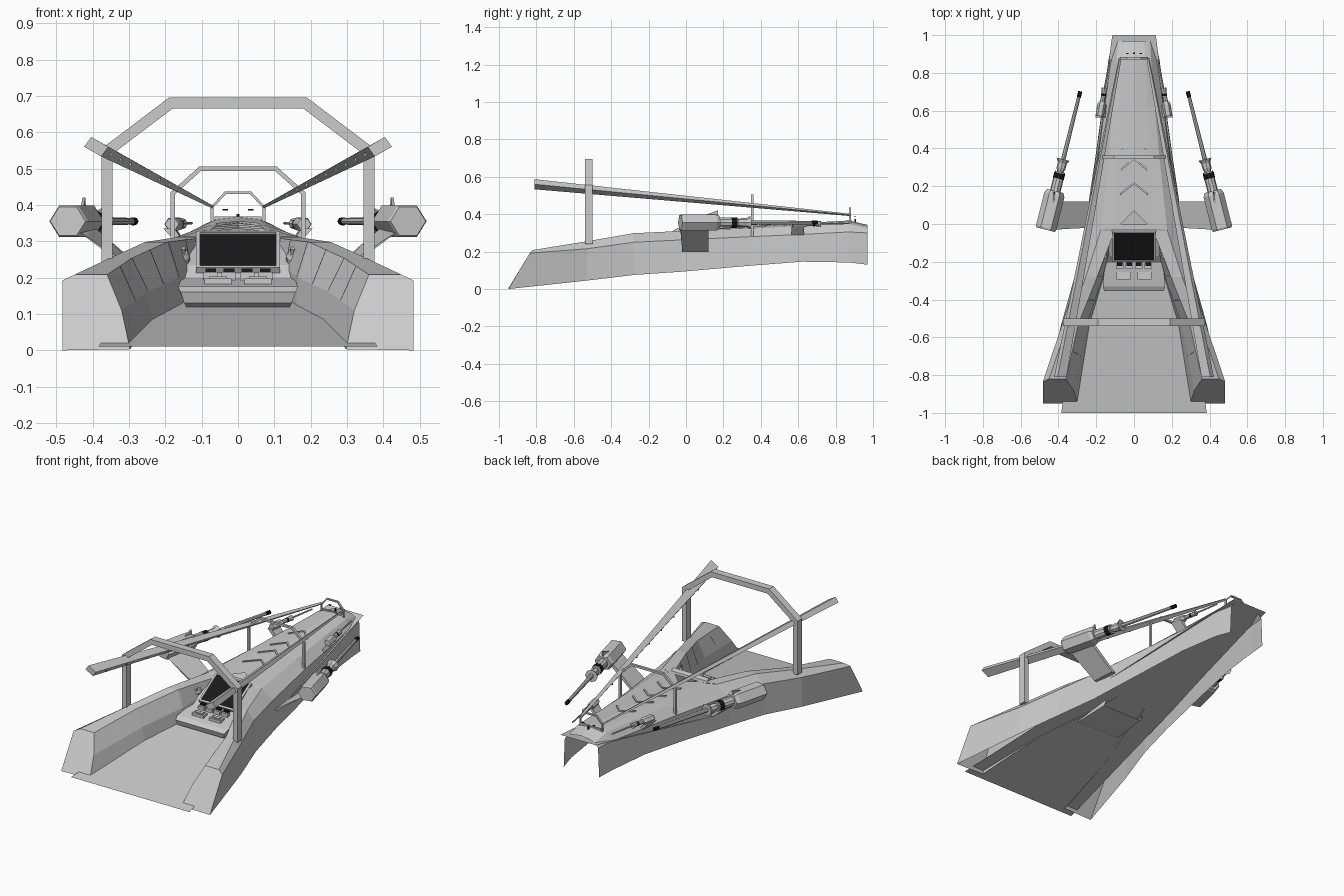
import bpy, bmesh, math
from mathutils import Vector, Matrix

if "Cube" in bpy.data.objects:
    bpy.data.objects.remove(bpy.data.objects["Cube"])

black = bpy.data.materials.new("black")
black.diffuse_color = (0.01, 0.01, 0.01, 1)
black.use_nodes = True
black.node_tree.nodes["Principled BSDF"].inputs["Base Color"].default_value = black.diffuse_color

def make(name, verts, faces, mirror=False, mat=None):
    me = bpy.data.meshes.new(name)
    me.from_pydata([tuple(v) for v in verts], [], faces)
    bm = bmesh.new()
    bm.from_mesh(me)
    bmesh.ops.recalc_face_normals(bm, faces=bm.faces)
    bm.to_mesh(me)
    bm.free()
    ob = bpy.data.objects.new(name, me)
    bpy.context.collection.objects.link(ob)
    if mirror:
        ob.modifiers.new("mirror", 'MIRROR')
    if mat:
        me.materials.append(mat)
    return ob

def loft(name, rows, closed=False, caps=False, **kw):
    n = len(rows[0])
    verts = [p for r in rows for p in r]
    faces = []
    for i in range(len(rows) - 1):
        for j in range(n if closed else n - 1):
            k = (j + 1) % n
            faces.append((i*n + j, i*n + k, (i+1)*n + k, (i+1)*n + j))
    if caps:
        faces += [tuple(range(n)), tuple(range((len(rows)-1)*n, len(rows)*n))]
    return make(name, verts, faces, **kw)

def box(name, a, b, **kw):
    rows = [[(a[0], a[1], z), (b[0], a[1], z), (b[0], b[1], z), (a[0], b[1], z)] for z in (a[2], b[2])]
    return loft(name, rows, True, True, **kw)

def turned(name, start, end, profile, sides, squash=1, **kw):
    # rings of (fraction along axis, radius)
    s, e = Vector(start), Vector(end)
    d = (e - s).normalized()
    u = d.cross(Vector((0, 0, 1))).normalized()
    w = u.cross(d)
    ang = [2*math.pi*k/sides for k in range(sides)]
    rows = [[s.lerp(e, t) + r*(u*math.cos(a) + w*squash*math.sin(a)) for a in ang] for t, r in profile]
    return loft(name, rows, True, True, **kw)

def hoop(name, y, half, thick, depth):
    # half: outer path on the +x side, from foot to top
    path = [Vector(p) for p in half] + [Vector((-x, z)) for x, z in reversed(half)]
    rows = []
    for i, p in enumerate(path):
        d1 = (p - path[i-1]).normalized() if i else None
        d2 = (path[i+1] - p).normalized() if i < len(path) - 1 else None
        d1, d2 = d1 or d2, d2 or d1
        n1, n2 = Vector((-d1.y, d1.x)), Vector((-d2.y, d2.x))
        m = (n1 + n2).normalized()
        q = p + m * thick / m.dot(n1)
        a, b = y - depth/2, y + depth/2
        rows.append([(p.x, a, p.y), (p.x, b, p.y), (q.x, b, q.y), (q.x, a, q.y)])
    loft(name, rows, True, True)

# sloping floor plate
make("floor", [(-.385, -1, .01), (.385, -1, .01), (.115, 1, .33), (-.115, 1, .33)], [(0, 1, 2, 3)])

# hull sides: y, then x,z of bottom, shoulder, ridge, inner ridge
st = [(-.53, .385, .045, .38, .215, .35, .255, .295, .252),
      (-.28, .315, .075, .30, .25, .255, .298, .195, .298),
      (-.03, .262, .092, .25, .262, .175, .31, .10, .31),
      (.35, .205, .125, .19, .28, .135, .325, .085, .332),
      (.62, .168, .146, .155, .292, .11, .337, .07, .346),
      (.87, .135, .142, .122, .305, .09, .348, .06, .36),
      (.97, .115, .13, .108, .30, .085, .325, .055, .337)]
front = [(.483, -.95, 0), (.483, -.835, .192), (.45, -.82, .208), (.36, -.82, .208)]
rows = [front] + [[(s[i], s[0], s[i+1]) for i in (1, 3, 5, 7)] for s in st]
loft("hull_side", rows, mirror=True)

# inner cockpit walls
low = [((.32, -.88, .11), (.297, -.95, .003)), ((.25, -.53, .16), (.235, -.53, .083)),
       ((.165, -.28, .2), (.16, -.28, .123)), ((.10, -.03, .25), (.10, -.03, .16))]
inner = [[rows[i][3], *low[i]] for i in range(4)]
loft("cockpit_wall", inner, mirror=True)
make("wall_front_cap", front + list(low[0]), [(0, 1, 2, 3, 4, 5)], mirror=True)

# seams on the cockpit walls
for i in range(3):
    for t in (0, .5):
        if i == 0 and t == 0:
            continue
        A = [Vector(p).lerp(Vector(q), t) + Vector((-.002, 0, .002)) for p, q in zip(inner[i], inner[i+1])]
        loft("wall_seam", [A[:2], [p + Vector((-.002, .006, 0)) for p in A[:2]]], mirror=True)

# deck over the nose, rising to a low peak behind the console
deck = [[r[3], (0, r[3][1] + (.1 if i == 0 else 0), r[3][2] + .006)] for i, r in enumerate(rows[3:])]
loft("nose_deck", deck, mirror=True)

# chevron ribs on the deck
for y, w in ((.15, .075), (.28, .07), (.39, .066), (.55, .06)):
    z = .325 + .04*y
    rib = [[(w, y, z - .004), (w, y + .012, z - .004), (w, y + .012, z + .003), (w, y, z + .003)],
           [(0, y + .06, z + .004), (0, y + .072, z + .004), (0, y + .072, z + .009), (0, y + .06, z + .009)]]
    loft("deck_chevron", rib, True, True, mirror=True)
box("nose_cross_bar", (-.065, .875, .355), (.065, .885, .368))

# console body, rows of half width, y, z
con = [(.11, .0, .314), (.165, -.03, .312), (.195, -.17, .235), (.155, -.205, .2),
       (.165, -.33, .175), (.158, -.355, .16), (.148, -.345, .13), (.14, -.31, .115), (.13, -.1, .13)]
loft("console", [[(-w, y, z), (w, y, z)] for w, y, z in con])
make("console_side", con, [tuple(range(len(con)))], mirror=True)

# screen and raised frame
def slope(x, t, h):
    return (x, -.035 - .16*t - .5*h, .316 - .1*t + .85*h)
def plate(name, x0, x1, t0, t1, h0, h1, **kw):
    loft(name, [[slope(x0, t0, h), slope(x1, t0, h), slope(x1, t1, h), slope(x0, t1, h)] for h in (h0, h1)], True, True, **kw)
plate("screen", -.105, .105, .04, .95, 0, .008, mat=black)
plate("screen_frame_side", .105, .116, 0, 1, -.01, .014, mirror=True)
plate("screen_frame_top", -.105, .105, 0, .04, -.01, .014)
plate("screen_frame_bottom", -.105, .105, .95, 1, -.01, .014)

# keys, switch blocks and knobs
for x in (.025, .075):
    box("key_block", (x - .02, -.235, .19), (x + .02, -.21, .215), mirror=True)
    box("key_top", (x - .015, -.222, .215), (x + .015, -.205, .225), mirror=True, mat=black)
box("switch_panel", (.018, -.295, .175), (.092, -.255, .198), mirror=True)
box("switch_pad", (.03, -.285, .198), (.08, -.265, .203), mirror=True)
turned("knob_base", (.157, -.15, .245), (.155, -.165, .27), [(0, .024), (.6, .024), (1, .017)], 10, mirror=True)
turned("knob", (.155, -.165, .268), (.154, -.172, .282), [(0, .011), (1, .011)], 8, mirror=True)

# hoops over the hull
hoop("large_hoop", -.52, [(.375, .24), (.375, .555), (.19, .695)], .03, .042)
hoop("middle_hoop", .355, [(.185, .28), (.185, .435), (.107, .505)], .012, .014)
hoop("small_hoop", .877, [(.075, .34), (.075, .395), (.036, .437)], .007, .012)

# tapering long rails
a, b = Vector((.39, -.81, .56)), Vector((.073, .88, .396))
rail = []
for p, s in ((a, 1), (b, .22)):
    rail.append([p + s*Vector((x, 0, z)) for x, z in ((.033, .0), (.014, .027), (-.033, 0), (-.014, -.027))])
loft("rail", rail, True, True, mirror=True)
for i in range(9):
    p = a.lerp(b, .05 + i*.09)
    s = 1 - .78*(.05 + i*.09)
    c = p + s*Vector((-.024, 0, -.0135))
    box("rail_stud", c - Vector((.004,)*3), c + Vector((.004,)*3), mirror=True)

# large side guns
g0, g1 = Vector((.468, -.03, .355)), Vector((.285, .70, .355))
def part(name, t0, t1, prof, n=8, sq=1, **kw):
    turned(name, g0.lerp(g1, t0), g0.lerp(g1, t1), prof, n, sq, mirror=True, **kw)
part("gun_body", 0, .28, [(0, .05), (.05, .055), (.9, .055), (1, .045)], 6, .9)
part("gun_sleeve", .28, .42, [(0, .028), (1, .028)], 10)
part("gun_collar", .42, .51, [(0, .018), (.3, .024), (.7, .024), (1, .036)], 8)
part("gun_barrel", .48, 1, [(0, .012), (1, .009)], 8)
part("gun_muzzle", .96, 1.003, [(0, .011), (1, .011)], 8, mat=black)
part("gun_vent", .37, .41, [(0, .0295), (1, .0295)], 10, mat=black)
make("gun_fin", [(.432, .10, .395), (.428, .17, .42), (.426, .17, .39), (.424, .10, .395), (.42, .17, .42), (.418, .17, .39)],
     [(0, 1, 2), (3, 4, 5), (0, 1, 4, 3), (1, 2, 5, 4), (0, 2, 5, 3)], mirror=True)
loft("gun_pylon", [[(.45, -.03, .335), (.42, .12, .335), (.39, .12, .335), (.42, -.03, .315)],
                   [(.27, -.02, .20), (.26, .12, .20), (.235, .12, .20), (.245, -.02, .20)]], True, True, mirror=True)

# small side guns
g0, g1 = Vector((.182, .57, .347)), Vector((.128, .87, .35))
part("small_gun_body", 0, .25, [(0, .019), (.1, .022), (.9, .022), (1, .017)], 6, .9)
part("small_gun_sleeve", .25, .5, [(0, .012), (.6, .012), (1, .016)], 8)
part("small_gun_barrel", .45, 1, [(0, .005), (1, .004)], 6)
part("small_gun_vent", .36, .4, [(0, .013), (1, .013)], 8, mat=black)
loft("small_gun_pylon", [[(.205, .565, .335), (.195, .63, .335), (.17, .63, .335), (.175, .565, .335)],
                         [(.16, .565, .285), (.15, .63, .285), (.135, .63, .285), (.14, .565, .285)]], True, True, mirror=True)

# gun sight on the nose
box("sight_post", (-.004, .90, .35), (.004, .908, .375), mat=black)
box("sight_mark", (.028, .90, .384), (.042, .906, .389), mirror=True, mat=black)
